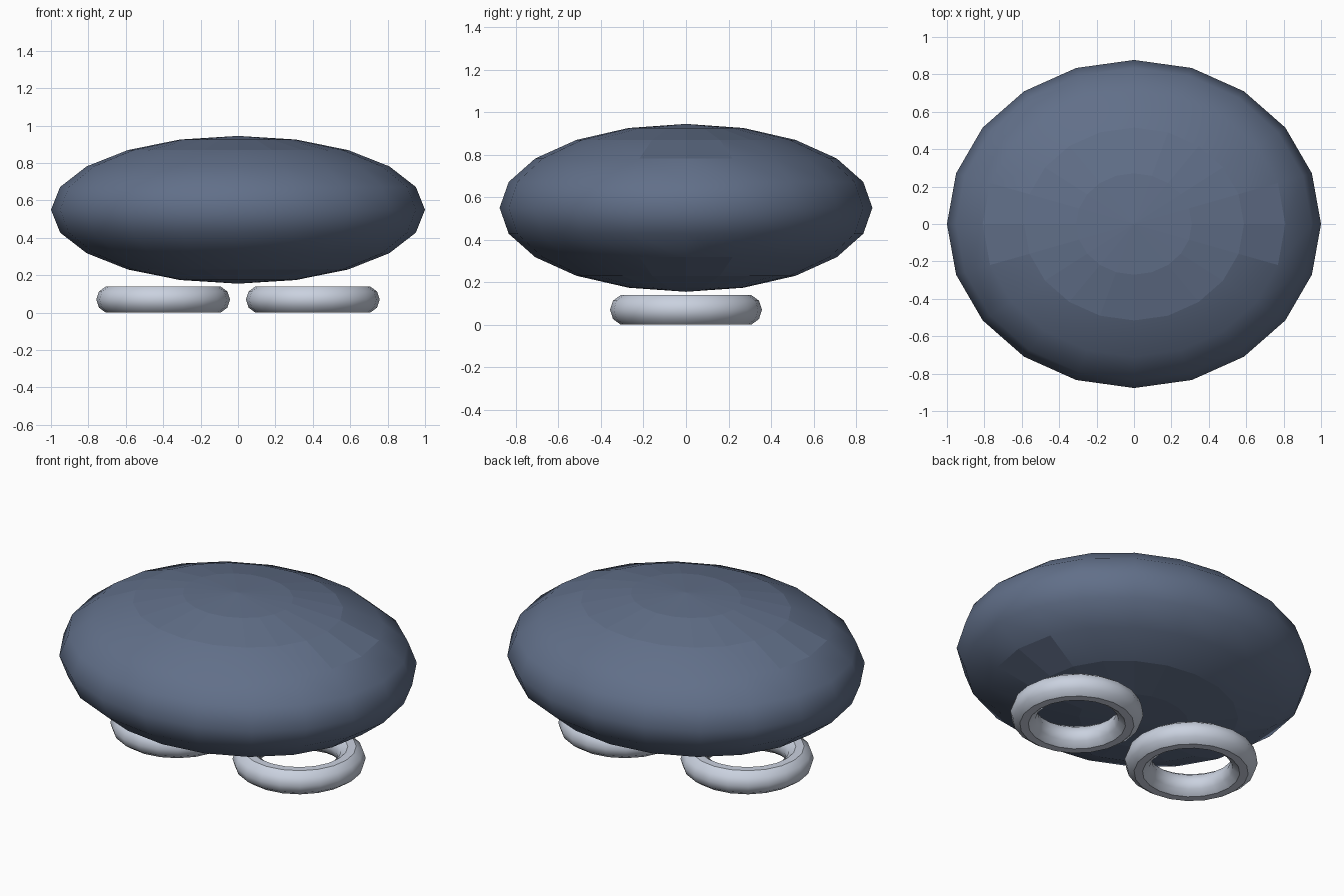
import bpy
from math import cos, sin, tau

cube = bpy.data.objects.get("Cube")
if cube:
    bpy.data.objects.remove(cube, do_unlink=True)


def make_material(name, color):
    mat = bpy.data.materials.new(name)
    mat.use_nodes = True
    mat.diffuse_color = (*color, 1)
    mat.node_tree.nodes["Principled BSDF"].inputs["Base Color"].default_value = (*color, 1)
    return mat


def finish(obj, name, mat):
    """Name and colour the part; smooth the sides, keep level faces flat."""
    obj.name = obj.data.name = name
    obj.data.materials.append(mat)
    for face in obj.data.polygons:
        face.use_smooth = abs(face.normal.z) < 0.925


slate = make_material("slate_blue", (0.12, 0.16, 0.25))
silver = make_material("pale_silver", (0.59, 0.64, 0.74))

# Flattened oval body
bpy.ops.mesh.primitive_uv_sphere_add(segments=20, ring_count=10, radius=1, location=(0, 0, 0.55))
body = bpy.context.object
body.scale = (1, 0.877, 0.395)
bpy.ops.object.transform_apply(location=False, rotation=False, scale=True)
finish(body, "oval_body", slate)

# Pair of ring feet
for side, x in (("left", 0.4), ("right", -0.4)):
    bpy.ops.mesh.primitive_torus_add(major_segments=20, minor_segments=10,
                                     major_radius=0.284, minor_radius=0.0735,
                                     location=(x, 0, 0.07))
    finish(bpy.context.object, side + "_ring_foot", silver)
